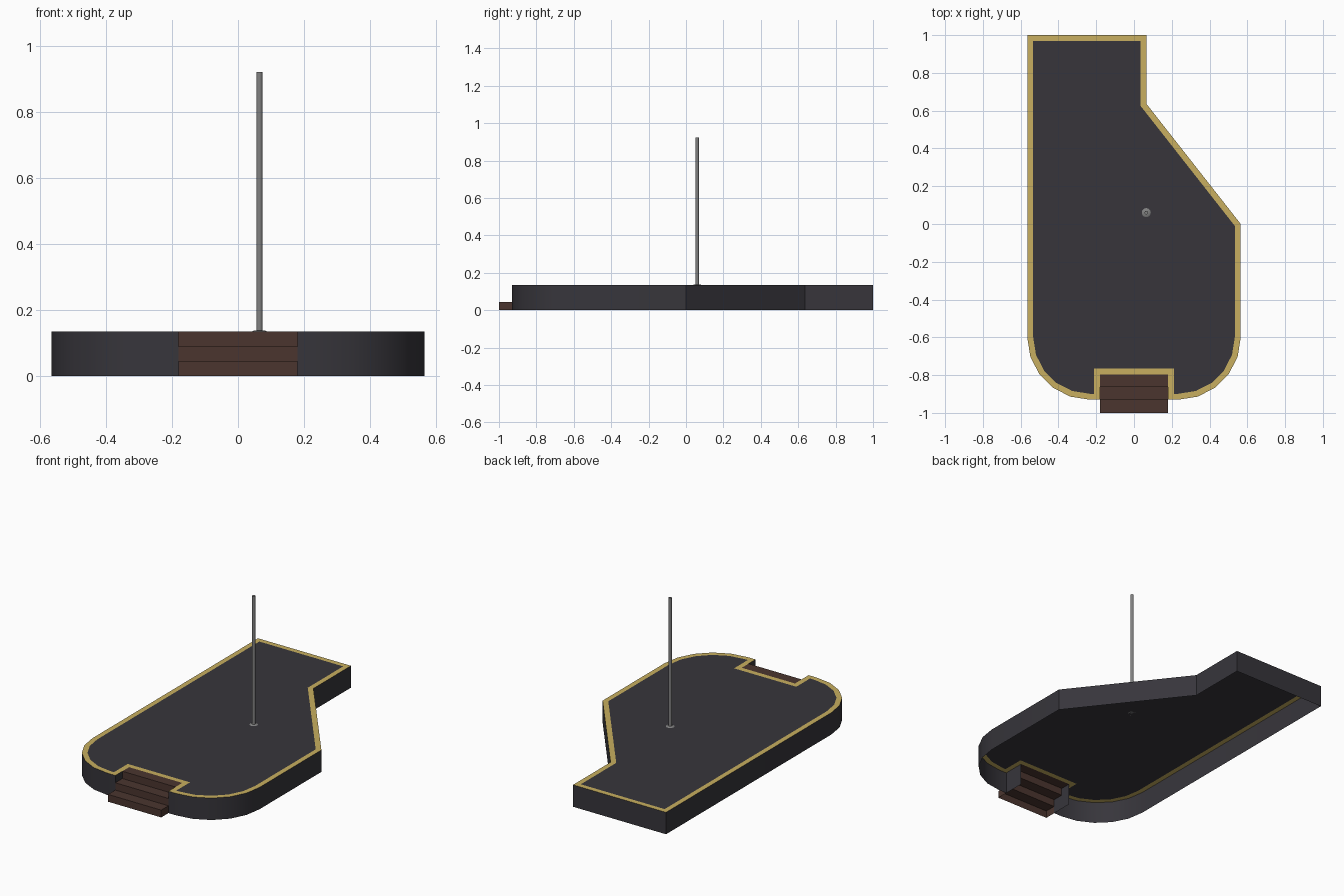
import bpy, bmesh, math
from mathutils import Vector

if "Cube" in bpy.data.objects:
    bpy.data.objects.remove(bpy.data.objects["Cube"])

H = 0.134          # platform height
TRIM = 0.031       # width of the gold edge
NOTCH_X, NOTCH_Y = 0.18, -0.797


def material(name, rgb):
    m = bpy.data.materials.new(name)
    m.diffuse_color = (*rgb, 1)
    m.use_nodes = True
    m.node_tree.nodes["Principled BSDF"].inputs["Base Color"].default_value = m.diffuse_color
    return m


CHARCOAL = material("charcoal", (0.038, 0.036, 0.044))
GOLD = material("gold", (0.58, 0.43, 0.115))
BROWN = material("dark brown", (0.070, 0.036, 0.028))
GREY = material("metal grey", (0.22, 0.22, 0.22))


def make(name, bm, mat, smooth=False):
    me = bpy.data.meshes.new(name)
    bm.to_mesh(me)
    bm.free()
    ob = bpy.data.objects.new(name, me)
    bpy.context.collection.objects.link(ob)
    me.materials.append(mat)
    if smooth:
        bpy.ops.object.select_all(action='DESELECT')
        ob.select_set(True)
        bpy.context.view_layer.objects.active = ob
        bpy.ops.object.shade_smooth_by_angle(angle=math.radians(30))
    return ob


def face(bm, pts):
    bm.faces.new([bm.verts.new(p) for p in pts])


def inset(poly, d):
    """Offset a counter-clockwise outline inwards by d."""
    out = []
    for i, p in enumerate(poly):
        a = (p - poly[i - 1]).normalized()
        b = (poly[(i + 1) % len(poly)] - p).normalized()
        na, nb = Vector((-a.y, a.x)), Vector((-b.y, b.x))
        out.append(p + (na + nb) * (d / (1 + na.dot(nb))))
    return out


# Platform outline, counter-clockwise, with rounded front corners
R, W = 0.33, 0.565
arc = [Vector((W - R + R * math.cos(math.radians(t)), -0.60 - R * math.sin(math.radians(t))))
       for t in range(90, -1, -18)]
left_arc = [Vector((-p.x, p.y)) for p in reversed(arc)]
notch_front = -0.60 - R
outline = [Vector(p) for p in ((-NOTCH_X, NOTCH_Y), (NOTCH_X, NOTCH_Y), (NOTCH_X, notch_front))]
outline += arc
outline += [Vector(p) for p in ((W, 0.0), (0.065, 0.637), (0.065, 1.0), (-W, 1.0))]
outline += left_arc + [Vector((-NOTCH_X, notch_front))]
inner = inset(outline, TRIM)
n = len(outline)

# Stage floor
bm = bmesh.new()
face(bm, [(p.x, p.y, H) for p in inner])
make("stage_floor", bm, CHARCOAL)

# Gold edge trim
bm = bmesh.new()
for i in range(n):
    j = (i + 1) % n
    face(bm, [(p.x, p.y, H) for p in (outline[i], outline[j], inner[j], inner[i])])
bmesh.ops.remove_doubles(bm, verts=bm.verts, dist=1e-5)
make("edge_trim", bm, GOLD)

# Side walls, open below and behind the steps
bm = bmesh.new()
for i in range(1, n):
    p, q = outline[i], outline[(i + 1) % n]
    face(bm, [(p.x, p.y, 0), (q.x, q.y, 0), (q.x, q.y, H), (p.x, p.y, H)])
bmesh.ops.remove_doubles(bm, verts=bm.verts, dist=1e-5)
make("stage_walls", bm, CHARCOAL, smooth=True)

# Entry steps: risers and treads, plus sides of the projecting bottom step
bm = bmesh.new()
ys = [-1.0, -0.93, -0.862, NOTCH_Y]
X = NOTCH_X
for k in range(3):
    z0, z1 = H * k / 3, H * (k + 1) / 3
    face(bm, [(-X, ys[k], z0), (X, ys[k], z0), (X, ys[k], z1), (-X, ys[k], z1)])
    face(bm, [(-X, ys[k], z1), (X, ys[k], z1), (X, ys[k + 1], z1), (-X, ys[k + 1], z1)])
face(bm, [(X, ys[0], 0), (X, ys[1], 0), (X, ys[1], H / 3), (X, ys[0], H / 3)])
face(bm, [(-X, ys[1], 0), (-X, ys[0], 0), (-X, ys[0], H / 3), (-X, ys[1], H / 3)])
bmesh.ops.remove_doubles(bm, verts=bm.verts, dist=1e-5)
make("entry_steps", bm, BROWN)


# Pole with a flared foot
def tube(name, r1, r2, z0, z1):
    bm = bmesh.new()
    bmesh.ops.create_cone(bm, cap_ends=True, segments=16, radius1=r1, radius2=r2, depth=z1 - z0)
    bmesh.ops.translate(bm, verts=bm.verts, vec=(0.065, 0.06, (z0 + z1) / 2))
    make(name, bm, GREY, smooth=True)


tube("pole", 0.0095, 0.0095, H, 0.922)
tube("pole_foot", 0.024, 0.016, H, H + 0.004)
